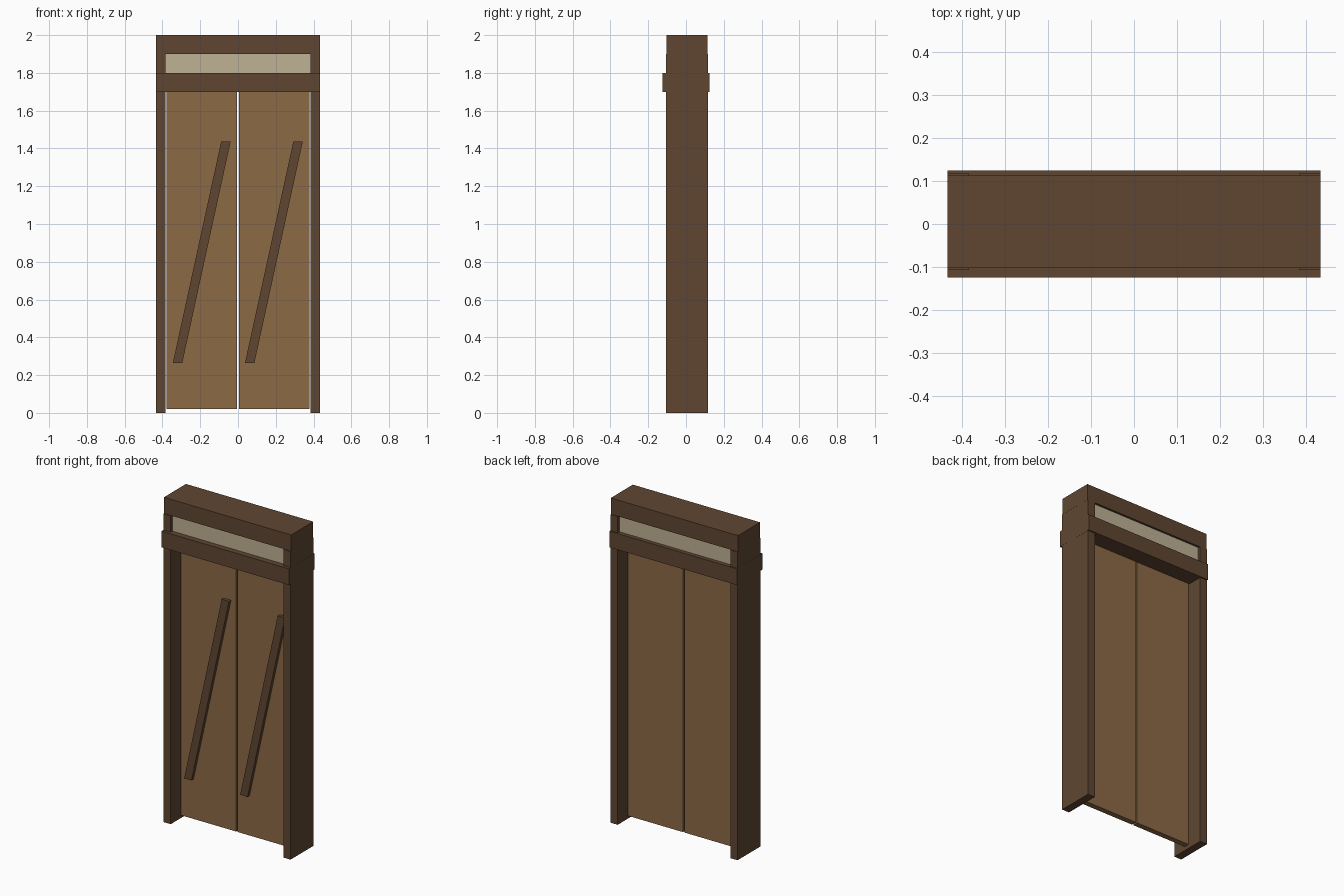
import bpy
import bmesh

if "Cube" in bpy.data.objects:
    bpy.data.objects.remove(bpy.data.objects["Cube"])


def material(name, rgb):
    m = bpy.data.materials.new(name)
    m.diffuse_color = (*rgb, 1)
    m.use_nodes = True
    m.node_tree.nodes["Principled BSDF"].inputs["Base Color"].default_value = m.diffuse_color
    return m


DARK = material("dark_wood", (0.115, 0.062, 0.032))
LIGHT = material("light_wood", (0.262, 0.144, 0.060))
PANE = material("pale_pane", (0.515, 0.445, 0.296))


def prism(name, profile, y0, y1, mat):
    """Extrude an XZ profile from y0 to y1."""
    bm = bmesh.new()
    face = bm.faces.new([bm.verts.new((x, y0, z)) for x, z in profile])
    ext = bmesh.ops.extrude_face_region(bm, geom=[face])
    verts = [v for v in ext["geom"] if isinstance(v, bmesh.types.BMVert)]
    bmesh.ops.translate(bm, verts=verts, vec=(0, y1 - y0, 0))
    bmesh.ops.recalc_face_normals(bm, faces=bm.faces)
    mesh = bpy.data.meshes.new(name)
    bm.to_mesh(mesh)
    bm.free()
    mesh.materials.append(mat)
    obj = bpy.data.objects.new(name, mesh)
    bpy.context.collection.objects.link(obj)
    return obj


def box(name, x0, x1, y0, y1, z0, z1, mat):
    return prism(name, [(x0, z0), (x1, z0), (x1, z1), (x0, z1)], y0, y1, mat)


# Frame: top header and protruding transom beam
box("header", -0.434, 0.434, -0.102, 0.113, 1.9, 2.0, DARK)
box("transom_beam", -0.434, 0.434, -0.125, 0.125, 1.7, 1.8, DARK)

# Window above the doors
box("transom_window", -0.385, 0.385, -0.09, 0.10, 1.8, 1.9, PANE)

# Jambs and door leaves on both sides
for side, s in (("left", -1), ("right", 1)):
    a, b = sorted((s * 0.384, s * 0.4335))
    box(side + "_jamb", a, b, -0.107, 0.117, 0, 1.9, DARK)
    a, b = sorted((s * 0.005, s * 0.379))
    box(side + "_door", a, b, -0.012, 0.022, 0.02, 1.7, LIGHT)

# Slanted front handles, same lean on both doors
for side, x in (("left", -0.345), ("right", 0.037)):
    prism(side + "_handle",
          [(x, 0.265), (x + 0.05, 0.265), (x + 0.306, 1.437), (x + 0.256, 1.437)],
          -0.032, -0.008, DARK)
